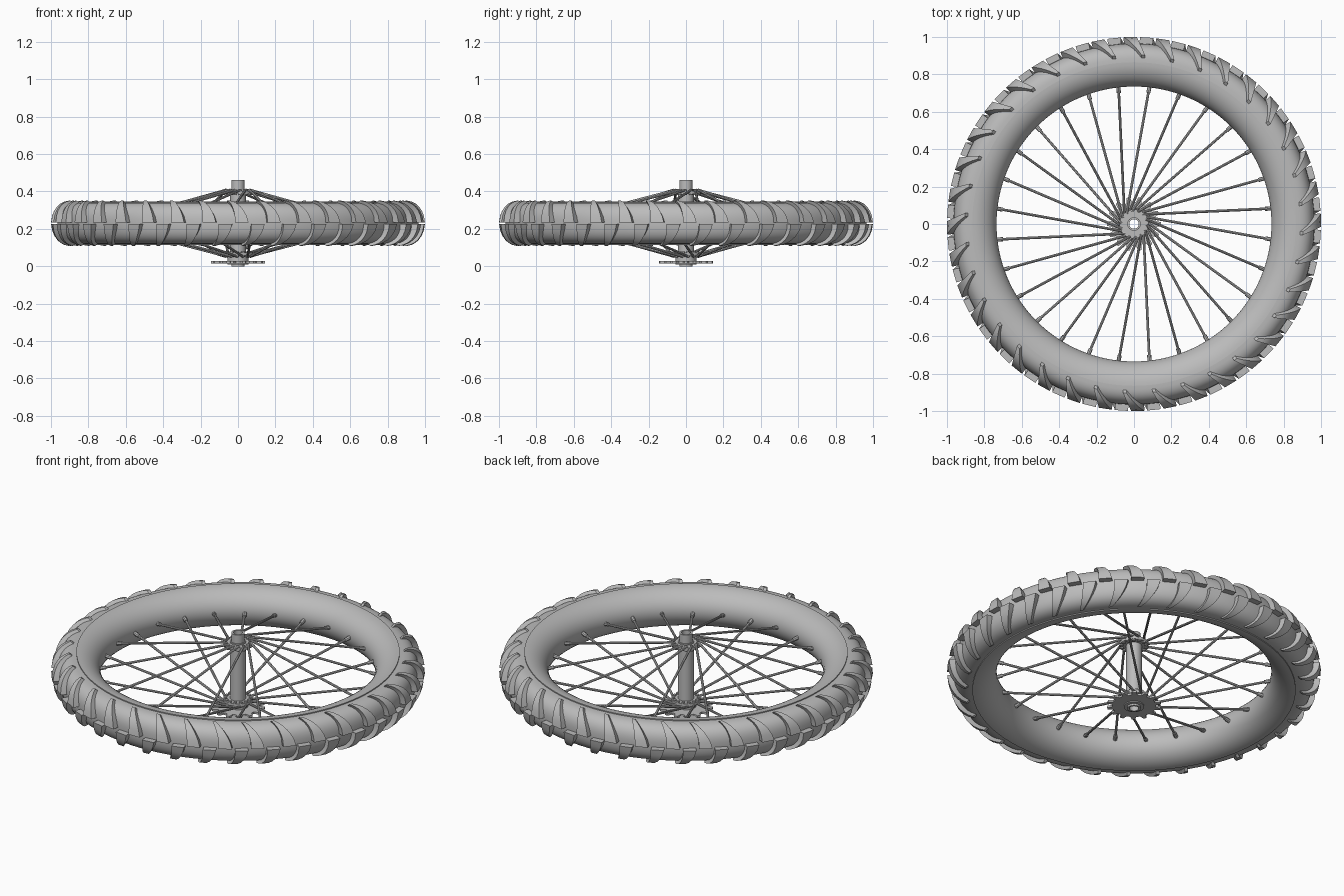
import bpy, bmesh
from math import sin, cos, pi, radians
from mathutils import Vector

if "Cube" in bpy.data.objects:
    bpy.data.objects.remove(bpy.data.objects["Cube"], do_unlink=True)

grey = bpy.data.materials.new("plain grey")
grey.use_nodes = True
grey.diffuse_color = (0.5, 0.5, 0.5, 1)
grey.node_tree.nodes["Principled BSDF"].inputs["Base Color"].default_value = (0.5, 0.5, 0.5, 1)

MID = 0.23        # height of the wheel's middle plane
SEAM = 0.865      # radius where tyre and rim meet
SPOKES = 28
LUGS = 36


def finish(name, bm, smooth=35):
    bmesh.ops.recalc_face_normals(bm, faces=bm.faces[:])
    mesh = bpy.data.meshes.new(name)
    bm.to_mesh(mesh)
    bm.free()
    mesh.materials.append(grey)
    obj = bpy.data.objects.new(name, mesh)
    bpy.context.collection.objects.link(obj)
    if smooth:
        bpy.ops.object.select_all(action="DESELECT")
        obj.select_set(True)
        bpy.context.view_layer.objects.active = obj
        bpy.ops.object.shade_smooth_by_angle(angle=radians(smooth))
    return obj


def skin(bm, loops, closed):
    """Join matching closed loops of points with quads."""
    rings = [[bm.verts.new(p) for p in loop] for loop in loops]
    count = len(rings[0])
    pairs = zip(rings, rings[1:] + rings[:1]) if closed else zip(rings, rings[1:])
    for a, b in pairs:
        for i in range(count):
            j = (i + 1) % count
            bm.faces.new((a[i], a[j], b[j], b[i]))
    if not closed:
        bm.faces.new(rings[0])
        bm.faces.new(rings[-1])


def polar(r, angle, z):
    return Vector((r * cos(angle), r * sin(angle), z))


def lathe(name, profile, segments=128):
    bm = bmesh.new()
    skin(bm, [[polar(r, 2 * pi * k / segments, z) for r, z in profile]
              for k in range(segments)], True)
    return finish(name, bm)


def rod(bm, start, end, radius, sides=8):
    axis = (end - start).normalized()
    side = axis.orthogonal().normalized()
    other = axis.cross(side)
    turn = [2 * pi * i / sides for i in range(sides)]
    skin(bm, [[p + radius * (side * cos(t) + other * sin(t)) for t in turn]
              for p in (start, end)], False)


def tyre_point(t):
    """Squarish oval section, t = 0 at the crown, quarter turn at the seam."""
    s = sin(t)
    return (SEAM + 0.1 * max(cos(t), 0) ** 0.8,
            MID + 0.11 * (1 if s > 0 else -1) * abs(s) ** 0.8)


# Tyre and rounded rim
lathe("tyre", [tyre_point(-pi / 2 + pi * i / 24) for i in range(25)])
lathe("rim", [(SEAM - 0.13 * cos(t), MID + 0.116 * sin(t))
              for t in [-pi / 2 + pi * i / 24 for i in range(25)]])

# Tread lugs: curved, tapering, upper and lower rows staggered
bm = bmesh.new()
for row in (1, -1):
    for k in range(LUGS):
        centre = 2 * pi * (k + (0.5 if row < 0 else 0)) / LUGS + 0.02
        sections = []
        for i in range(7):
            f = i / 6
            t = radians(1 + 73 * f)
            r, z = tyre_point(t)
            height = 0.035 - 0.02 * f
            rt, zt = r + height * cos(t), z + height * sin(t)
            half = 0.036 - 0.026 * f
            a = centre - 0.075 * f ** 1.4
            corners = ((r - 0.015, z, -half), (rt, zt, -half),
                       (rt, zt, half), (r - 0.015, z, half))
            sections.append([polar(cr, a + da, MID + row * (cz - MID))
                             for cr, cz, da in corners])
        skin(bm, sections, False)
finish("tread_lugs", bm, 25)

# Hollow axle, hub barrel and the two spoke flanges
lathe("axle", [(0.025, 0), (0.036, 0), (0.036, 0.46), (0.025, 0.46)], 32)
lathe("hub_barrel", [(0.03, 0.05), (0.042, 0.05), (0.042, 0.41), (0.03, 0.41)], 32)
for name, sign in (("upper_flange", 1), ("lower_flange", -1)):
    z = MID + sign * 0.165
    lathe(name, [(0.03, z - 0.008), (0.078, z - 0.008),
                 (0.078, z + 0.008), (0.03, z + 0.008)], 32)

# Spokes pinwheel from alternate flanges to the rim, with nipples and heads
spokes, nipples, heads = bmesh.new(), bmesh.new(), bmesh.new()
for k in range(SPOKES):
    angle = 2 * pi * (k + 0.5) / SPOKES
    sign = 1 if k % 2 == 0 else -1
    inner = polar(0.068, angle + radians(42), MID + sign * 0.178)
    outer = polar(0.74, angle, MID)
    rod(spokes, inner, outer, 0.007)
    rod(nipples, outer + (inner - outer).normalized() * 0.035, outer, 0.011)
    up = Vector((0, 0, 0.015))
    hole = polar(0.068, angle + radians(42), MID + sign * 0.165)
    rod(heads, hole - up, hole + up, 0.01)
finish("spokes", spokes)
finish("spoke_nipples", nipples)
finish("spoke_heads", heads)

# Toothed drive sprocket below the lower flange
bm = bmesh.new()
TEETH = 14
outline = []
for k in range(TEETH):
    for shift, r in ((-0.3, 0.118), (-0.14, 0.145), (0.14, 0.145), (0.3, 0.118)):
        outline.append((r, 2 * pi * (k + shift) / TEETH))
layers = [[polar(r, a, z) for r, a in outline] for z in (0.016, 0.028)]
bore = [[polar(0.03, a, z) for r, a in outline] for z in (0.028, 0.016)]
skin(bm, layers + bore, True)
finish("sprocket", bm, 0)
lathe("sprocket_collar", [(0.03, 0.01), (0.055, 0.01), (0.055, 0.06), (0.03, 0.06)], 32)
